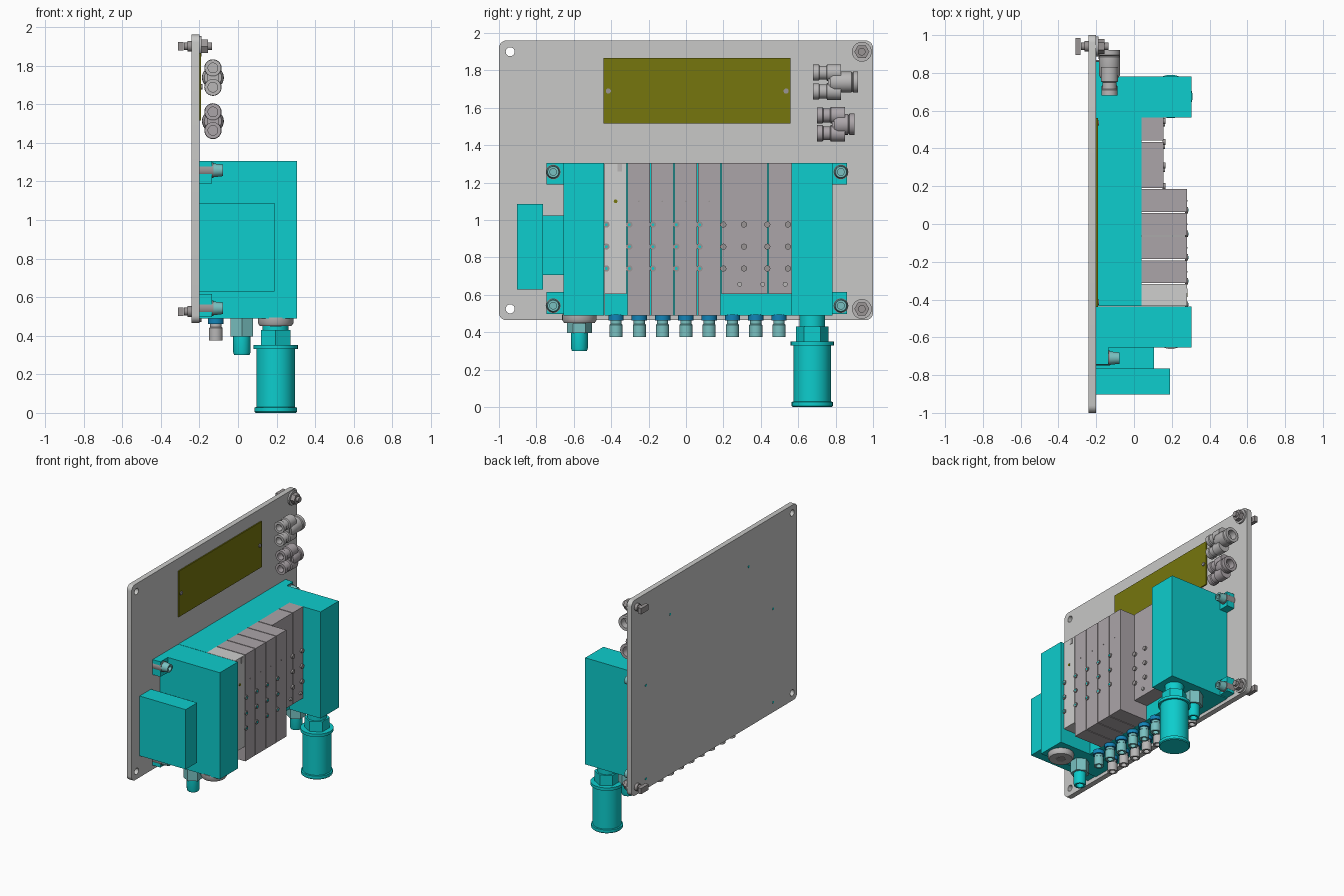
import bpy, bmesh, math
from mathutils import Matrix, Vector

if "Cube" in bpy.data.objects:
    bpy.data.objects.remove(bpy.data.objects["Cube"])


def material(name, rgb):
    m = bpy.data.materials.new(name)
    m.diffuse_color = (*rgb, 1)
    m.use_nodes = True
    m.node_tree.nodes["Principled BSDF"].inputs["Base Color"].default_value = m.diffuse_color
    return m


CYAN = material("cyan", (0.004, 0.61, 0.61))
TEAL = material("pale_teal", (0.19, 0.53, 0.53))
BLUE = material("blue", (0.006, 0.23, 0.48))
PLATE = material("plate_grey", (0.58, 0.58, 0.57))
PALE = material("pale_grey", (0.62, 0.62, 0.61))
MAUVE = material("mauve_grey", (0.41, 0.375, 0.395))
OLIVE = material("olive", (0.18, 0.18, 0.004))
STEEL = material("steel", (0.32, 0.30, 0.30))
SILVER = material("silver", (0.48, 0.47, 0.47))


def finish(bm, name, mat, smooth=False):
    bmesh.ops.recalc_face_normals(bm, faces=bm.faces)
    me = bpy.data.meshes.new(name)
    bm.to_mesh(me)
    bm.free()
    ob = bpy.data.objects.new(name, me)
    bpy.context.collection.objects.link(ob)
    me.materials.append(mat)
    if smooth:
        bpy.context.view_layer.objects.active = ob
        bpy.ops.object.select_all(action='DESELECT')
        ob.select_set(True)
        bpy.ops.object.shade_smooth_by_angle(angle=math.radians(35))
    return ob


def box(name, x, y, z, mat):
    bm = bmesh.new()
    size = Vector((x[1] - x[0], y[1] - y[0], z[1] - z[0]))
    mid = Vector((sum(x) / 2, sum(y) / 2, sum(z) / 2))
    bmesh.ops.create_cube(bm, size=1, matrix=Matrix.Translation(mid) @ Matrix.Diagonal((*size, 1)))
    return finish(bm, name, mat)


AXES = {'X': Vector((1, 0, 0)), 'Y': Vector((0, 1, 0)), 'Z': Vector((0, 0, 1))}


def lathe(name, origin, axis, profile, mat, seg=24):
    """Revolve (radius, distance) points about an axis; six segments make a hexagon."""
    a = AXES[axis]
    u = AXES['Y' if axis != 'Y' else 'Z']
    v = a.cross(u)
    bm = bmesh.new()
    rings = []
    for r, d in profile:
        c = Vector(origin) + a * d
        rings.append([bm.verts.new(c + r * (u * math.cos(t) + v * math.sin(t)))
                      for t in (2 * math.pi * i / seg for i in range(seg))])
    for p, q in zip(rings, rings[1:]):
        for i in range(seg):
            j = (i + 1) % seg
            bm.faces.new((p[i], p[j], q[j], q[i]))
    bm.faces.new(rings[0])
    bm.faces.new(rings[-1])
    return finish(bm, name, mat, seg > 8)


def rod(name, origin, axis, r, a, b, mat, seg=24):
    return lathe(name, origin, axis, [(r, a), (r, b)], mat, seg)


# Back plate: rounded outline with two open mounting holes
def circle(cx, cy, r, n=24, a0=0, a1=2 * math.pi, end=False):
    return [(cx + r * math.cos(a0 + (a1 - a0) * i / (n - end)),
             cy + r * math.sin(a0 + (a1 - a0) * i / (n - end))) for i in range(n)]


outline = []
for k, (sy, z) in enumerate(((1, 1.92), (-1, 1.92), (-1, 0.505), (1, 0.505))):
    outline += circle(sy * 0.96, z, 0.04, 7, k * math.pi / 2, (k + 1) * math.pi / 2, True)
cu = bpy.data.curves.new("back_plate", 'CURVE')
cu.dimensions, cu.fill_mode, cu.extrude = '2D', 'BOTH', 0.02
for pts in (outline, circle(-0.94, 1.90, 0.024), circle(-0.94, 0.525, 0.024)):
    sp = cu.splines.new('POLY')
    sp.points.add(len(pts) - 1)
    for p, (y, z) in zip(sp.points, pts):
        p.co = (y, z, 0, 1)
    sp.use_cyclic_u = True
plate = bpy.data.objects.new("back_plate", cu)
plate.matrix_world = Matrix(((0, 0, 1, -0.22), (1, 0, 0, 0), (0, 1, 0, 0), (0, 0, 0, 1)))
bpy.context.collection.objects.link(plate)
cu.materials.append(PLATE)
bpy.context.view_layer.objects.active = plate
plate.select_set(True)
bpy.ops.object.convert(target='MESH')

# Olive label panel with two screws
box("label_panel", (-0.20, -0.191), (-0.44, 0.56), (1.516, 1.866), OLIVE)
for y in (-0.415, 0.535):
    rod("label_screw", (0, y, 1.69), 'X', 0.014, -0.20, -0.185, STEEL, 12)
    rod("label_screw_tip", (0, y, 1.69), 'X', 0.009, -0.242, -0.23, CYAN, 12)

# Corner clamps: washer and hex nut in front, hammer head behind
for z in (1.90, 0.525):
    o = (0, 0.94, z)
    rod("clamp_washer", o, 'X', 0.053, -0.20, -0.188, SILVER)
    rod("clamp_nut", o, 'X', 0.040, -0.188, -0.155, STEEL, 6)
    rod("clamp_stud", o, 'X', 0.020, -0.28, -0.135, STEEL)
    rod("clamp_collar", o, 'X', 0.028, -0.262, -0.24, STEEL)
    box("clamp_head", (-0.31, -0.282), (0.895, 0.985), (z - 0.022, z + 0.022), STEEL)

# Cyan manifold, end blocks and side connector
ZB, ZT = 0.49, 1.305
box("manifold_base", (-0.20, 0.04), (-0.435, 0.565), (ZB, ZT), CYAN)
box("left_end_block", (-0.20, 0.305), (-0.655, -0.438), (ZB, ZT), CYAN)
box("right_end_block", (-0.20, 0.305), (0.563, 0.782), (ZB, ZT), CYAN)
box("connector_neck", (-0.20, 0.105), (-0.765, -0.655), (0.705, 1.025), CYAN)
box("connector_head", (-0.20, 0.19), (-0.903, -0.765), (0.63, 1.087), CYAN)

# Mounting ears with socket bolts
for y0, y1, yb in ((-0.745, -0.655, -0.71), (0.782, 0.86, 0.828)):
    for z0, z1, zb in ((1.19, 1.305, 1.257), (0.497, 0.615, 0.542)):
        box("mounting_ear", (-0.20, -0.135), (y0, y1), (z0, z1), CYAN)
        o = (0, yb, zb)
        rod("ear_washer", o, 'X', 0.040, -0.20, -0.128, STEEL)
        lathe("ear_bolt", o, 'X', [(0.036, -0.13), (0.030, -0.078), (0.018, -0.078), (0.018, -0.10)], TEAL)
        rod("ear_bolt_tip", o, 'X', 0.009, -0.242, -0.23, CYAN, 12)

# Valve slices: one pale short slice, then four tall ones
edges = [-0.438, -0.315, -0.189, -0.064, 0.061, 0.187]
for i, (a, b) in enumerate(zip(edges, edges[1:])):
    box("valve_slice", (0.04, 0.28), (a + 0.003, b - 0.003),
        (0.605 if i == 0 else ZB, ZT), MAUVE if i else PALE)
    rod("valve_indicator", (0, (a + b) / 2, 1.10), 'X', 0.004 if i else 0.01, 0.27, 0.283,
        STEEL if i else OLIVE, 12)
    for z in (0.976, 0.858, 0.741):
        rod("valve_screw", (0, a + 0.012, z), 'X', 0.017, 0.27, 0.287, STEEL, 16)
        rod("valve_screw_socket", (0, a + 0.012, z), 'X', 0.008, 0.28, 0.2885, CYAN, 6)
box("valve_tab", (0.27, 0.284), (-0.365, -0.342), (1.26, 1.30), SILVER)

# Low cover blocks beside the valves
for a, b in ((0.19, 0.435), (0.441, 0.563)):
    box("cover_block", (0.04, 0.155), (a, b), (0.605, ZT), MAUVE)
for y in (0.20, 0.31, 0.435, 0.545):
    for z in (0.976, 0.858, 0.741):
        rod("cover_screw", (0, y, z), 'X', 0.016, 0.15, 0.168, STEEL, 16)
for y in (0.287, 0.41, 0.53):
    rod("cover_pin", (0, y, 0.657), 'X', 0.013, 0.15, 0.165, SILVER, 16)

# Two rows of push-in ports below the manifold
for i in range(8):
    y = -0.374 + i * 0.1245
    for x, m in ((-0.115, SILVER), (0.01, TEAL)):
        rod("port_collar", (x, y, 0), 'Z', 0.041, 0.462, 0.495, BLUE)
        lathe("port_sleeve", (x, y, 0), 'Z',
              [(0.030, 0.465), (0.030, 0.445), (0.035, 0.44), (0.035, 0.375), (0.021, 0.375), (0.021, 0.41)], m)

# Supply fittings under both end blocks
for y in (-0.57, 0.675):
    o = (0.02, y, 0)
    rod("supply_nut", o, 'Z', 0.067, 0.395, 0.495, TEAL, 6)
    lathe("supply_sleeve", o, 'Z',
          [(0.045, 0.40), (0.045, 0.315), (0.040, 0.30), (0.026, 0.30), (0.026, 0.34)], CYAN)

# Exhaust plug with hexagonal socket
lathe("plug_flange", (0.195, -0.57, 0), 'Z', [(0.092, 0.495), (0.092, 0.465), (0.082, 0.45)], SILVER, 32)
rod("plug_socket", (0.195, -0.57, 0), 'Z', 0.035, 0.447, 0.455, STEEL, 6)

# Silencer
o = (0.195, 0.675, 0)
rod("silencer_neck", o, 'Z', 0.067, 0.42, 0.495, CYAN, 32)
rod("silencer_nut", o, 'Z', 0.088, 0.35, 0.43, CYAN, 6)
lathe("silencer_body", o, 'Z',
      [(0.085, 0.352), (0.115, 0.352), (0.115, 0.33), (0.100, 0.33), (0.100, 0.03),
       (0.110, 0.028), (0.110, 0.006), (0.104, 0.0)], CYAN, 40)

# Two Y-shaped tube connectors
for zc, half, y0, y1, mat in ((1.738, 0.050, 0.68, 0.92, SILVER), (1.512, 0.048, 0.70, 0.90, MAUVE)):
    x = -0.13
    for s in (-1, 1):
        lathe("branch_tube", (x, 0, zc + s * half), 'Y',
              [(0.025, y0 + 0.05), (0.025, y0), (0.043, y0), (0.043, y0 + 0.03), (0.037, y0 + 0.035),
               (0.037, y0 + 0.07), (0.045, y0 + 0.075), (0.045, y0 + 0.15)], mat)
    box("branch_web", (x - 0.03, x + 0.03), (y0 + 0.08, y0 + 0.14), (zc - half, zc + half), mat)
    lathe("main_tube", (x, 0, zc), 'Y',
          [(0.045, y0 + 0.09), (0.056, y0 + 0.11), (0.056, y1 - 0.035), (0.050, y1 - 0.03),
           (0.057, y1 - 0.025), (0.057, y1), (0.035, y1), (0.035, y1 - 0.05)], mat)
